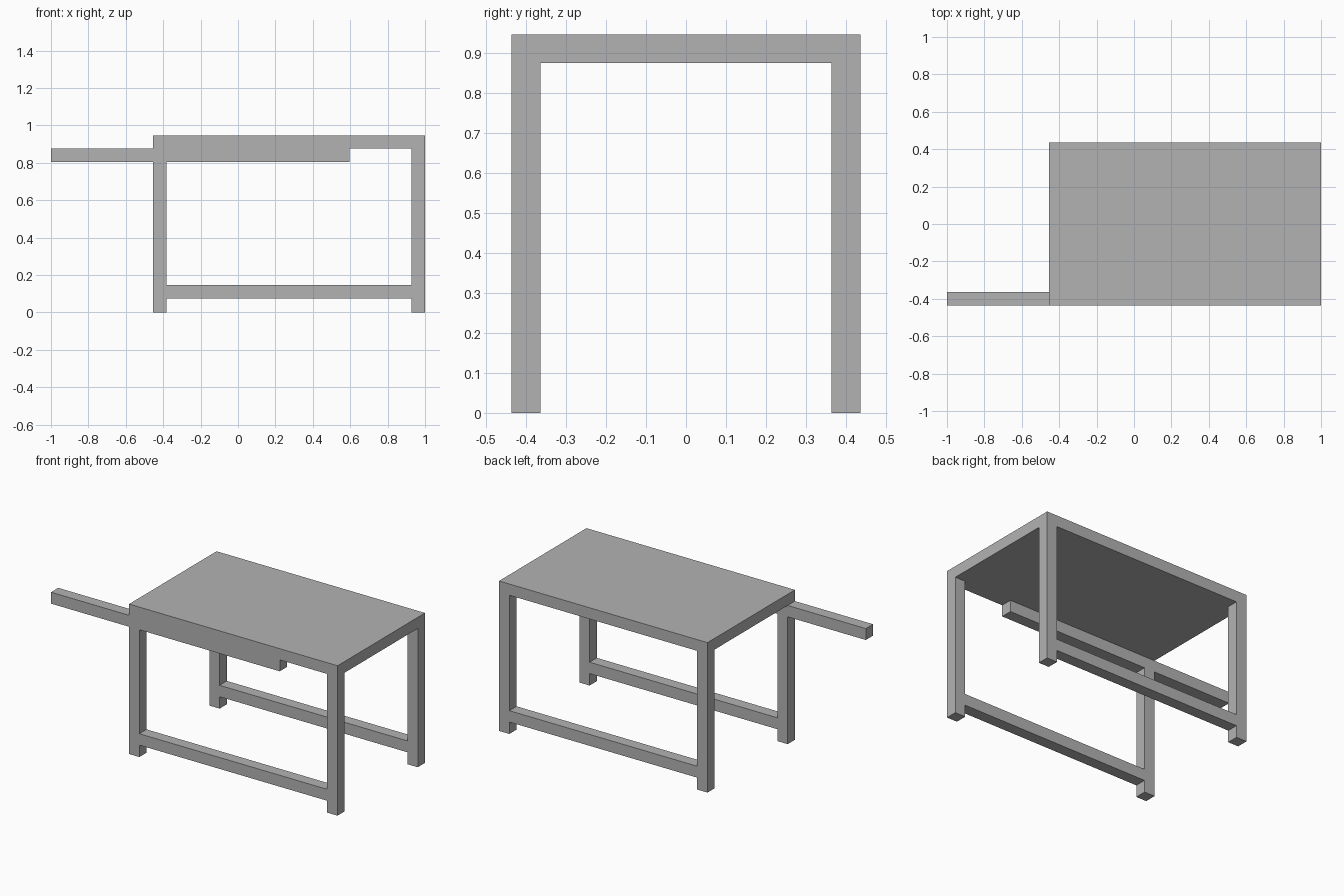
import bpy
import bmesh
from mathutils import Vector

cube = bpy.data.objects.get("Cube")
if cube:
    bpy.data.objects.remove(cube, do_unlink=True)

# Single matte grey
grey = bpy.data.materials.new("plain_grey")
grey.use_nodes = True
colour = (0.45, 0.45, 0.45, 1)
grey.diffuse_color = colour
grey.node_tree.nodes["Principled BSDF"].inputs["Base Color"].default_value = colour


def box(name, x, y, z):
    """Add a box spanning the given (low, high) range on each axis."""
    low, high = Vector((x[0], y[0], z[0])), Vector((x[1], y[1], z[1]))
    bm = bmesh.new()
    bmesh.ops.create_cube(bm, size=1)
    bmesh.ops.scale(bm, vec=high - low, verts=bm.verts)
    mesh = bpy.data.meshes.new(name)
    bm.to_mesh(mesh)
    bm.free()
    mesh.materials.append(grey)
    obj = bpy.data.objects.new(name, mesh)
    obj.location = (low + high) / 2
    bpy.context.collection.objects.link(obj)


LEFT, RIGHT = 1.0, -0.455    # table ends
DEPTH = 0.436                # half depth
POST = 0.072                 # beam thickness
TOP, UNDER = 0.946, 0.875    # table top surfaces
BAR_LOW = 0.803              # underside of the long bar

box("table_top", (RIGHT, LEFT), (-DEPTH, DEPTH), (UNDER, TOP))

sides = {"front": (-DEPTH, POST - DEPTH), "back": (DEPTH - POST, DEPTH)}
for side, y in sides.items():
    # Legs; the front right one carries the long bar
    right_top = BAR_LOW if side == "front" else UNDER
    box(side + "_right_leg", (RIGHT, RIGHT + POST), y, (0, right_top))
    box(side + "_left_leg", (LEFT - POST, LEFT), y, (0, UNDER))
    # Low stretcher between the legs
    box(side + "_stretcher", (RIGHT + POST, LEFT - POST), y, (0.075, 0.147))

# Long bar sticking out under the front edge
box("long_bar", (-1.0, 0.597), sides["front"], (BAR_LOW, UNDER))
